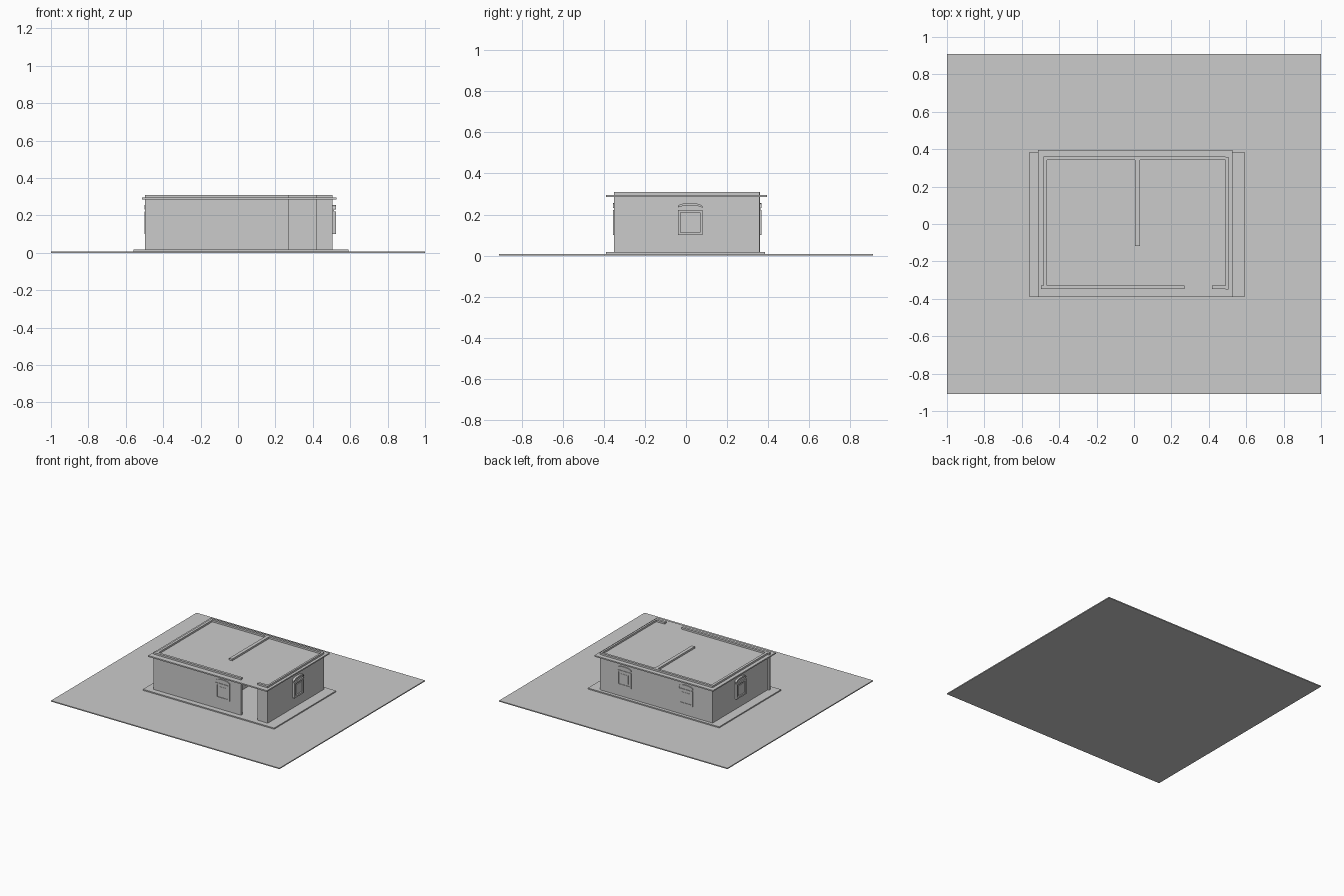
import bpy, bmesh, math
from mathutils import Matrix

cube = bpy.data.objects.get("Cube")
if cube:
    bpy.data.objects.remove(cube, do_unlink=True)

grey = bpy.data.materials.new("plain grey")
grey.use_nodes = True
grey.diffuse_color = (0.6, 0.6, 0.6, 1)
grey.node_tree.nodes["Principled BSDF"].inputs["Base Color"].default_value = (0.6, 0.6, 0.6, 1)


def add_object(name, bm, matrix=Matrix()):
    bmesh.ops.recalc_face_normals(bm, faces=bm.faces)
    mesh = bpy.data.meshes.new(name)
    bm.to_mesh(mesh)
    bm.free()
    mesh.materials.append(grey)
    obj = bpy.data.objects.new(name, mesh)
    obj.matrix_world = matrix
    bpy.context.collection.objects.link(obj)
    return obj


def box(name, x, y, z):
    bm = bmesh.new()
    bmesh.ops.create_cube(bm, size=1)
    for v in bm.verts:
        for i, (low, high) in enumerate((x, y, z)):
            v.co[i] = low if v.co[i] < 0 else high
    return add_object(name, bm)


def plate(name, outline, front, back, matrix):
    """Extrude an outline of (u, z) points; the local -y side faces outwards."""
    bm = bmesh.new()
    face = bm.faces.new([bm.verts.new((u, -front, z)) for u, z in outline])
    out = bmesh.ops.extrude_face_region(bm, geom=[face])
    for v in out["geom"]:
        if isinstance(v, bmesh.types.BMVert):
            v.co.y = -back
    return add_object(name, bm, matrix)


def rect(half, low, high):
    return [(-half, low), (half, low), (half, high), (-half, high)]


def arch(half, spring, rise, steps=10):
    return [(half * math.cos(math.pi * i / steps),
             spring + rise * math.sin(math.pi * i / steps)) for i in range(steps + 1)]


def window(name, x, y, turn, depth):
    """Arched casing, square frame, pane and curved lintel on a wall face."""
    m = Matrix.Translation((x, y, 0)) @ Matrix.Rotation(math.radians(turn), 4, "Z")
    half, low, high = 0.06, 0.1, 0.222
    plate(name + "_casing", [(-half, low), (half, low)] + arch(half, 0.24, 0.01),
          depth * 0.4, -0.004, m)
    bar = 0.013
    for side in (-1, 1):
        u = side * (half - bar / 2)
        post = [(u + du, z) for du, z in rect(bar / 2, low, high)]
        plate(name + "_frame_post", post, depth, 0, m)
    for z in (low, high - bar):
        plate(name + "_frame_rail", rect(half - bar, z, z + bar), depth, 0, m)
    plate(name + "_pane", rect(half - 2 * bar, low + 2 * bar, high - 2 * bar),
          depth * 0.7, 0, m)
    plate(name + "_lintel", arch(half, 0.24, 0.016) + arch(half, 0.231, 0.013)[::-1],
          depth, 0, m)


# Ground, floor slab and roof
box("ground", (-1, 1), (-0.91, 0.91), (0, 0.008))
box("floor_slab", (-0.56, 0.59), (-0.39, 0.385), (0.008, 0.017))
box("roof_slab", (-0.513, 0.526), (-0.39, 0.395), (0.286, 0.296))

# Walls rise a little above the roof
height = (0.017, 0.31)
box("front_wall", (-0.498, 0.27), (-0.348, -0.328), height)
box("front_corner_wall", (0.416, 0.49), (-0.348, -0.328), height)
box("left_wall", (0.49, 0.505), (-0.35, 0.357), height)
box("right_wall", (-0.485, -0.465), (-0.328, 0.36), height)
box("back_wall", (-0.484, 0.49), (0.342, 0.36), height)
box("partition_wall", (0.005, 0.032), (-0.118, 0.342), height)

# Windows
window("front_window", 0.112, -0.348, 0, 0.007)
window("left_window", 0.505, 0.02, 90, 0.018)
window("right_window", -0.485, 0.02, -90, 0.016)
for x in (0.285, -0.255):
    window("back_window", x, 0.36, 180, 0.007)
